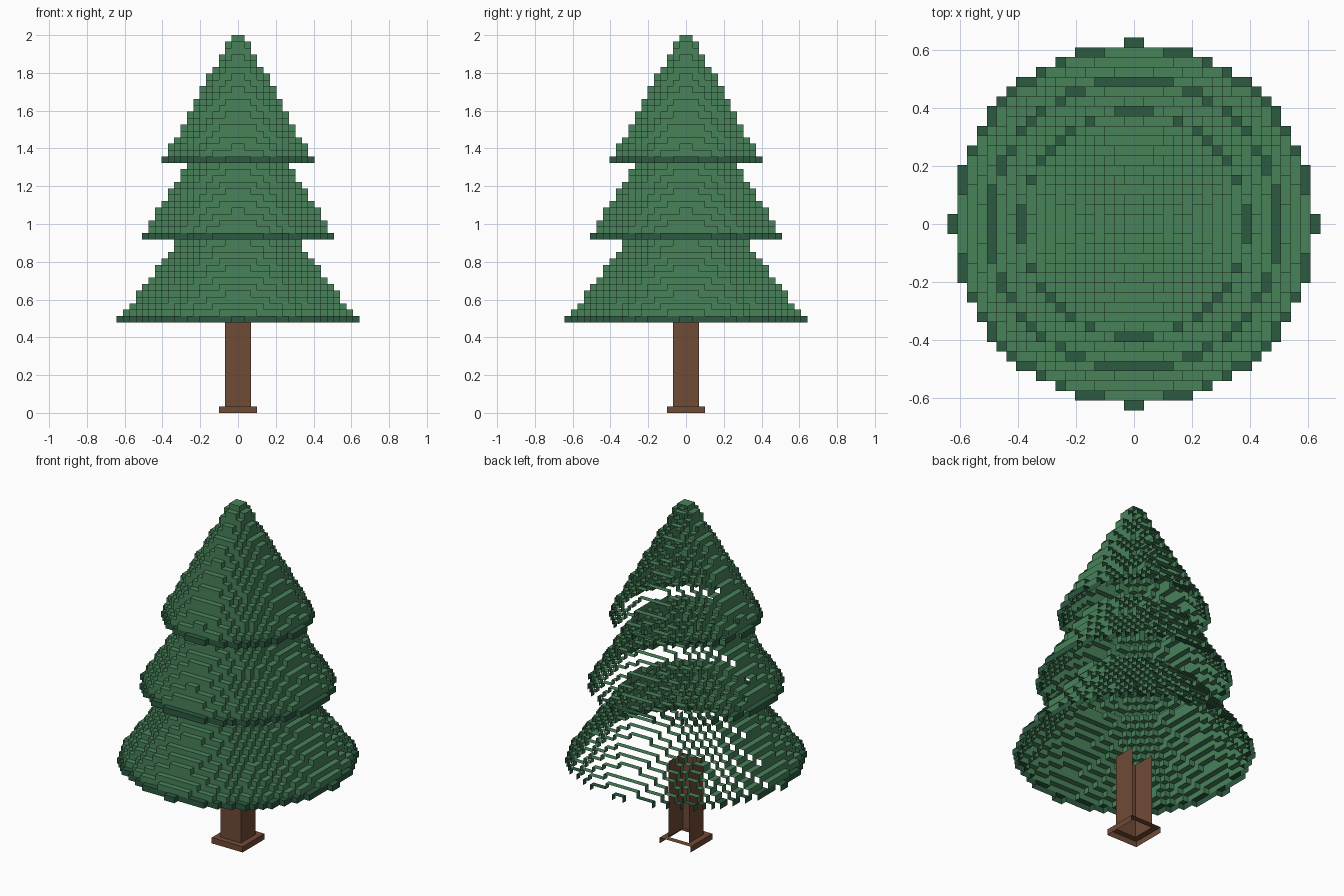
import bpy, bmesh

if "Cube" in bpy.data.objects:
    bpy.data.objects.remove(bpy.data.objects["Cube"])

V = 0.0338                 # block size
TOP = 2.0
LAYERS = 45
FOLIAGE_Z = TOP - LAYERS * V


def material(name, rgb):
    m = bpy.data.materials.new(name)
    m.diffuse_color = (*rgb, 1.0)
    m.use_nodes = True
    m.node_tree.nodes["Principled BSDF"].inputs["Base Color"].default_value = m.diffuse_color
    return m


GREEN = material("leaf green", (0.065, 0.223, 0.102))
DARK = material("dark leaf green", (0.025, 0.102, 0.051))
BROWN = material("bark brown", (0.162, 0.069, 0.037))


def disc(radius):
    """Block columns whose centres lie inside a circle."""
    n = int(radius) + 2
    return {(i, j) for i in range(-n, n) for j in range(-n, n)
            if (i + 0.5) ** 2 + (j + 0.5) ** 2 < radius ** 2}


def square(half):
    return {(i, j) for i in range(-half, half) for j in range(-half, half)}


def block_shell(name, layers, mats):
    """layers: (cells, z0, z1, material index, cells above).
    Shell is left open at the back (+y) and underneath."""
    bm = bmesh.new()
    for cells, z0, z1, mat, above in layers:
        for i, j in cells:
            x0, x1, y0, y1 = i * V, (i + 1) * V, j * V, (j + 1) * V
            quads = []
            if (i, j - 1) not in cells:      # front
                quads.append([(x0, y0, z0), (x1, y0, z0), (x1, y0, z1), (x0, y0, z1)])
            if (i + 1, j) not in cells:      # right
                quads.append([(x1, y0, z0), (x1, y1, z0), (x1, y1, z1), (x1, y0, z1)])
            if (i - 1, j) not in cells:      # left
                quads.append([(x0, y1, z0), (x0, y0, z0), (x0, y0, z1), (x0, y1, z1)])
            if (i, j) not in above:          # step top
                quads.append([(x0, y0, z1), (x1, y0, z1), (x1, y1, z1), (x0, y1, z1)])
            for q in quads:
                bm.faces.new([bm.verts.new(p) for p in q]).material_index = mat
    bmesh.ops.remove_doubles(bm, verts=bm.verts, dist=1e-4)
    me = bpy.data.meshes.new(name)
    bm.to_mesh(me)
    bm.free()
    for m in mats:
        me.materials.append(m)
    ob = bpy.data.objects.new(name, me)
    bpy.context.collection.objects.link(ob)
    return ob


# Foliage tiers: name, layer count, bottom radius, shrink per layer (in blocks)
TIERS = [("lower_branches", 13, 18.53, 0.73),
         ("middle_branches", 12, 15.05, 0.62),
         ("top_branches", 20, 11.70, 0.55)]
stacks = [[disc(r - s * k) for k in range(n)] for _, n, r, s in TIERS]
z = FOLIAGE_Z
for t, (name, n, _, _) in enumerate(TIERS):
    stack = stacks[t]
    over = stacks[t + 1][0] if t + 1 < len(TIERS) else set()
    layers = []
    for k, cells in enumerate(stack):
        above = stack[k + 1] if k + 1 < n else over
        # the lowest course of each tier is the dark rim
        layers.append((cells, z, z + V, 1 if k == 0 else 0, above))
        z += V
    block_shell(name, layers, [GREEN, DARK])

# Trunk and its wider foot
trunk, foot = square(2), square(3)
block_shell("trunk", [(trunk, V, FOLIAGE_Z, 0, trunk)], [BROWN])
block_shell("trunk_foot", [(foot, 0.0, V, 0, trunk)], [BROWN])
